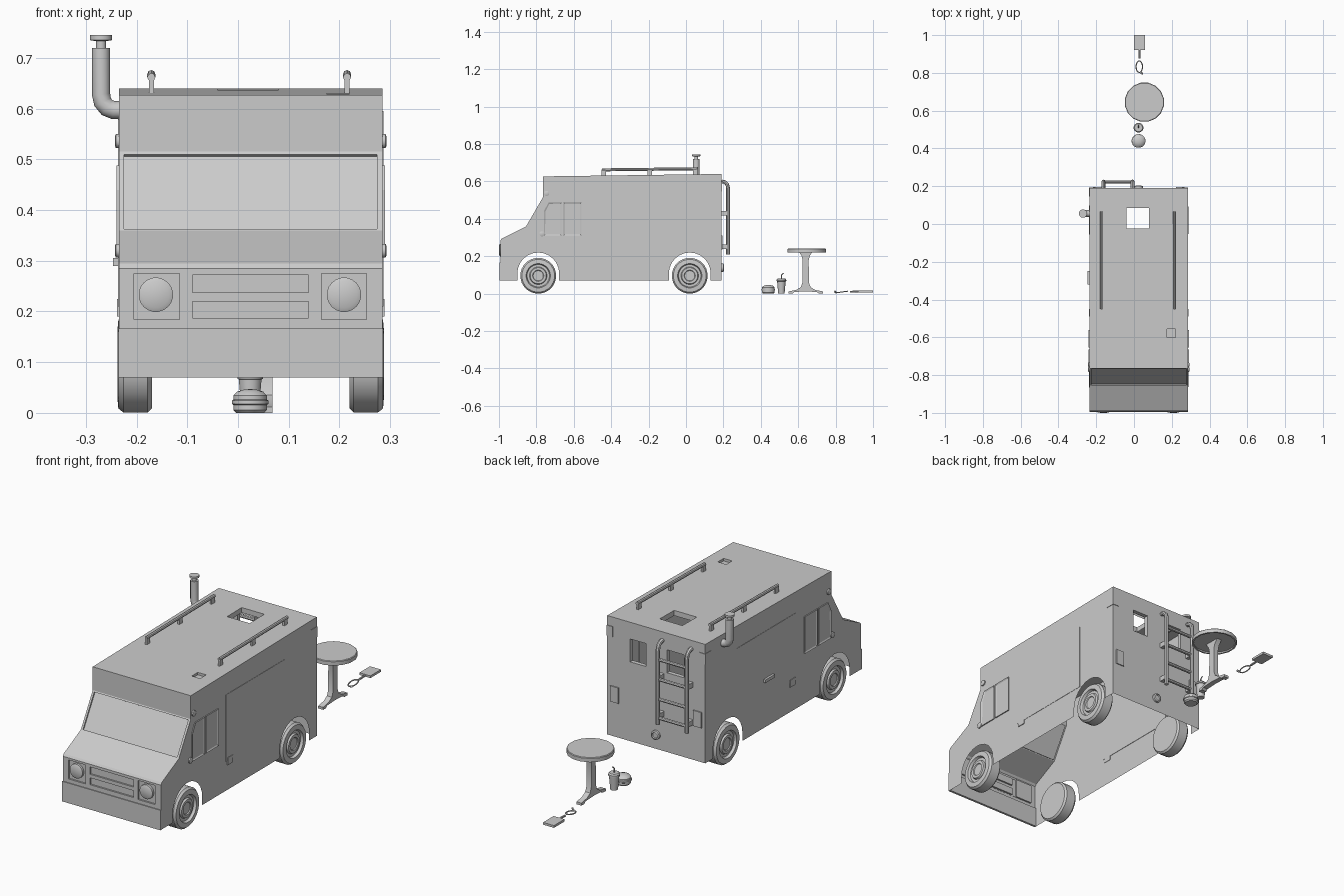
import bpy, bmesh, math
from mathutils import Vector

if "Cube" in bpy.data.objects:
    bpy.data.objects.remove(bpy.data.objects["Cube"])

CX = 0.025            # van centreline
L, R = -0.235, 0.285  # body side planes


def finish(name, bm, smooth=False, recalc=True):
    if recalc:
        bmesh.ops.recalc_face_normals(bm, faces=bm.faces)
    me = bpy.data.meshes.new(name)
    bm.to_mesh(me)
    bm.free()
    ob = bpy.data.objects.new(name, me)
    bpy.context.collection.objects.link(ob)
    if smooth:
        bpy.ops.object.select_all(action='DESELECT')
        ob.select_set(True)
        bpy.context.view_layer.objects.active = ob
        bpy.ops.object.shade_smooth_by_angle(angle=math.radians(35))
    return ob


def box(name, x, y, z):
    bm = bmesh.new()
    bmesh.ops.create_cube(bm, size=1)
    for v in bm.verts:
        v.co = [(a + b) / 2 + c * (b - a) for (a, b), c in zip((x, y, z), v.co)]
    return finish(name, bm)


def lathe(name, profile, loc, n=16, axis='Z'):
    """Spin (radius, height) points round an axis through loc."""
    bm = bmesh.new()
    rings = []
    for r, h in profile:
        ring = []
        for i in range(n):
            a = math.tau * (i + 0.5) / n
            c, s = r * math.cos(a), r * math.sin(a)
            p = {'Z': (c, s, h), 'X': (h, c, s), '-X': (-h, c, s),
                 'Y': (c, h, s), '-Y': (c, -h, s)}[axis]
            ring.append(bm.verts.new(Vector(p) + Vector(loc)))
        rings.append(ring)
    for a, b in zip(rings, rings[1:]):
        for i in range(n):
            j = (i + 1) % n
            bm.faces.new((a[i], a[j], b[j], b[i]))
    bmesh.ops.remove_doubles(bm, verts=bm.verts, dist=1e-5)
    return finish(name, bm, True)


def tube(name, pts, radius, res=2, cyclic=False):
    cu = bpy.data.curves.new(name, 'CURVE')
    cu.dimensions = '3D'
    cu.bevel_depth, cu.bevel_resolution, cu.use_fill_caps = radius, res, True
    sp = cu.splines.new('POLY')
    sp.points.add(len(pts) - 1)
    for p, q in zip(sp.points, pts):
        p.co = (*q, 1)
    sp.use_cyclic_u = cyclic
    ob = bpy.data.objects.new(name, cu)
    bpy.context.collection.objects.link(ob)
    bpy.ops.object.select_all(action='DESELECT')
    ob.select_set(True)
    bpy.context.view_layer.objects.active = ob
    bpy.ops.object.convert(target='MESH')
    bpy.ops.object.shade_smooth_by_angle(angle=math.radians(40))


def sheet(bm, o, u, v, us, vs, holes):
    """Grid panel; holes maps cell -> (depth, has floor)."""
    o, u, v = Vector(o), Vector(u), Vector(v)
    inward = -u.cross(v).normalized()

    def quad(ps):
        bm.faces.new([bm.verts.new(p) for p in ps])
    for i in range(len(us) - 1):
        for j in range(len(vs) - 1):
            c = [o + u * us[i + a] + v * vs[j + b] for a, b in ((0, 0), (1, 0), (1, 1), (0, 1))]
            if (i, j) not in holes:
                quad(c)
                continue
            depth, floor = holes[i, j]
            d = [p + inward * depth for p in c]
            for k in range(4):
                m = (k + 1) % 4
                quad((c[k], c[m], d[m], d[k]))
            if floor:
                quad(d)


# Body shell: open underneath, recessed windows and hatches
bm = bmesh.new()
X, Z = (1, 0, 0), (0, 0, 1)
side = [(-0.992, 0.07)]
for wy in (-0.79, 0.02):
    side.append((wy - 0.112, 0.07))
    side += [(wy - 0.112 * math.cos(t * math.pi / 12), 0.108 + 0.112 * math.sin(t * math.pi / 12)) for t in range(13)]
    side.append((wy + 0.112, 0.07))
side += [(0.19, 0.07), (0.19, 0.64), (-0.765, 0.627), (-0.765, 0.515), (-0.855, 0.36), (-0.985, 0.295), (-0.992, 0.285)]
bm.faces.new([bm.verts.new((R, y, z)) for y, z in side])
bm.faces.new([bm.verts.new((L, y, z)) for y, z in reversed(side)])
sheet(bm, (0, 0, 0.6374), X, (0, 1, 0.0136), [L, -0.04, 0.08, 0.175, 0.22, R],
      [-0.765, -0.6, -0.555, -0.025, 0.085, 0.19], {(1, 3): (0.025, False), (3, 1): (0.012, True)})
sheet(bm, (0, 0.19, 0), (-1, 0, 0), Z, [-R, -0.163, -0.078, 0.033, 0.122, -L],
      [0.07, 0.45, 0.56, 0.64], {(1, 1): (0.02, False), (3, 1): (0.02, False)})
sheet(bm, (0, -0.765, 0), X, Z, [L, R], [0.515, 0.627], {})
sheet(bm, (0, -0.855, 0.36), X, (0, 0.09, 0.155), [L, -0.225, 0.274, R], [0, 0.02, 0.965, 1], {(1, 1): (0.007, True)})
sheet(bm, (0, -0.985, 0.295), X, (0, 0.13, 0.065), [L, R], [0, 1], {})
sheet(bm, (0, -0.992, 0.285), X, (0, 0.007, 0.01), [L, R], [0, 1], {})
sheet(bm, (0, -0.992, 0), X, Z, [L, -0.205, -0.115, 0.165, 0.253, R], [0.07, 0.184, 0.275, 0.285],
      {(1, 1): (0.008, True), (3, 1): (0.008, True), (2, 1): (0.001, False)})
sheet(bm, (0, -0.992, 0), X, Z, [-0.115, -0.09, 0.139, 0.165], [0.184, 0.187, 0.22, 0.237, 0.272, 0.275],
      {(1, 1): (0.008, True), (1, 3): (0.008, True)})
bmesh.ops.remove_doubles(bm, verts=bm.verts, dist=1e-5)
finish('van_body', bm, recalc=False)

# Front bumper and headlights
box('front_bumper', (L - 0.001, R + 0.001), (-0.996, -0.985), (0.07, 0.166))
for x in (-0.162, 0.209):
    lathe('headlight', [(0.034, 0), (0.034, 0.011), (0.026, 0.015), (0, 0.016)], (x, -0.984, 0.233), 20, '-Y')


def framed(name, pts, s):
    """Raised window frame with a sunken pane on one side of the van."""
    x0 = R if s > 0 else L
    bm = bmesh.new()
    a = [bm.verts.new((x0, y, z)) for y, z in pts]
    b = [bm.verts.new((x0 + s * 0.005, y, z)) for y, z in pts]
    for i in range(len(pts)):
        j = (i + 1) % len(pts)
        bm.faces.new((a[i], a[j], b[j], b[i]))
    f = bm.faces.new(b)
    bm.faces.new(a[::-1])
    bmesh.ops.recalc_face_normals(bm, faces=bm.faces)
    bmesh.ops.inset_region(bm, faces=[f], thickness=0.009, depth=-0.004)
    finish(name, bm)


# Parts repeated on both sides
for s, x0 in ((1, R), (-1, L)):
    def out(d, x0=x0, s=s):
        return sorted((x0 - s * 0.002, x0 + s * d))
    ax = 'X' if s > 0 else '-X'
    for y in (-0.79, 0.02):
        lathe('wheel', [(0, 0), (0.088, 0), (0.096, 0.008), (0.096, 0.056), (0.088, 0.066), (0.065, 0.068),
                        (0.06, 0.056), (0.047, 0.056), (0.043, 0.064), (0.03, 0.064), (0.027, 0.06), (0, 0.06)],
              (CX + s * 0.195, y, 0.096), 24, ax)
    framed('front_side_window', [(-0.76, 0.31), (-0.665, 0.31), (-0.665, 0.488), (-0.735, 0.488), (-0.76, 0.44)], s)
    framed('rear_side_window', [(-0.655, 0.31), (-0.56, 0.31), (-0.56, 0.488), (-0.655, 0.488)], s)
    lathe('side_marker', [(0.014, 0), (0.014, 0.006), (0.009, 0.008), (0, 0.008)], (x0, -0.745, 0.536), 12, ax)
    lathe('side_lamp', [(0.014, 0), (0.014, 0.006), (0.009, 0.008), (0, 0.008)], (x0, -0.77, 0.32), 12, ax)
    box('fuel_flap', out(0.004), (-0.49, -0.45), (0.19, 0.225))
    box('serving_hatch', out(0.0015), (-0.5, -0.05), (0.21, 0.53))
    box('corner_light', out(0.002), (0.145, 0.192), (0.545, 0.595))
    box('corner_light_rear', sorted((x0, x0 - s * 0.03)), (0.188, 0.193), (0.545, 0.595))
    xt = CX + s * 0.22
    box('tail_light', (xt - 0.022, xt + 0.022), (0.188, 0.195), (0.235, 0.31))
    # Roof rail with three feet
    xr = 0.022 + s * 0.193
    tube('roof_rail', [(xr, -0.45, 0.662), (xr, 0.065, 0.668)], 0.008)
    for y in (-0.44, -0.195, 0.05):
        box('roof_rail_foot', (xr - 0.005, xr + 0.005), (y - 0.012, y + 0.012), (0.628, 0.664))
    # Ladder rail with wall mounts
    xl = -0.085 + s * 0.077
    tube('ladder_rail', [(xl, 0.19, 0.6), (xl, 0.207, 0.597), (xl, 0.22, 0.585), (xl, 0.225, 0.565), (xl, 0.225, 0.21)], 0.01)
    for z in (0.25, 0.43):
        box('ladder_mount', (xl - 0.009, xl + 0.009), (0.188, 0.225), (z - 0.012, z + 0.012))
box('hatch_handle', (L - 0.012, L), (-0.32, -0.25), (0.29, 0.305))
for z in (0.24, 0.33, 0.425, 0.52):
    tube('ladder_rung', [(-0.16, 0.222, z), (-0.01, 0.222, z)], 0.008)
lathe('rear_socket', [(0.022, 0), (0.022, 0.01), (0.015, 0.013), (0.013, 0.008), (0, 0.008)], (0.025, 0.19, 0.138), 14, 'Y')

# Exhaust chimney with cap
tube('chimney_pipe', [(x, 0.055, z) for x, z in ((-0.233, 0.597), (-0.245, 0.597), (-0.258, 0.602),
                                                 (-0.267, 0.613), (-0.27, 0.628), (-0.27, 0.72))], 0.018, 4)
lathe('chimney_cap', [(0, 0.715), (0.01, 0.715), (0.01, 0.733), (0.022, 0.735), (0.022, 0.745), (0, 0.745)],
      (-0.27, 0.055, 0), 14)

# Standing table: thin rimmed top on a flat curved pedestal
lathe('table_top', [(0, 0.241), (0.102, 0.241), (0.105, 0.238), (0.105, 0.22), (0.097, 0.22), (0.097, 0.227), (0, 0.227)],
      (0.055, 0.645, 0), 16)
half = [(0.07, 0), (0.092, 0), (0.092, 0.012), (0.05, 0.02), (0.026, 0.035), (0.017, 0.06), (0.016, 0.18),
        (0.023, 0.205), (0.04, 0.227)]
prof = [(0.0, 0.012), (0.06, 0.009)] + half + [(-y, z) for y, z in reversed(half)] + [(-0.06, 0.009)]
bm = bmesh.new()
f = bm.faces.new([bm.verts.new((0.042, 0.64 + y, z)) for y, z in prof])
ext = bmesh.ops.extrude_face_region(bm, geom=[f])
bmesh.ops.translate(bm, vec=(0.026, 0, 0), verts=[g for g in ext['geom'] if isinstance(g, bmesh.types.BMVert)])
finish('table_pedestal', bm, True)

# Burger and drink
lathe('burger', [(0, 0), (0.028, 0), (0.034, 0.006), (0.034, 0.016), (0.037, 0.018), (0.037, 0.024), (0.034, 0.026),
                 (0.034, 0.034), (0.026, 0.042), (0.012, 0.046), (0, 0.047)], (0.024, 0.44, 0), 16)
lathe('drink_cup', [(0, 0), (0.017, 0), (0.023, 0.066), (0.026, 0.067), (0.026, 0.074), (0.021, 0.08), (0, 0.08)],
      (0.024, 0.51, 0), 14)
tube('drinking_straw', [(0.024, 0.51, 0.07), (0.024, 0.51, 0.1), (0.024, 0.522, 0.11)], 0.003, 1)

# Loop tongs and spatula lying on the ground
tube('loop', [(0.028 + 0.017 * math.cos(a), 0.833 + 0.031 * math.sin(a), 0.009 + 0.004 * math.sin(a))
              for a in (math.tau * i / 16 for i in range(16))], 0.003, 1, True)
tube('loop_tail', [(0.034, 0.803, 0.006), (0.046, 0.795, 0.012)], 0.005, 1)
box('spatula_blade', (0.0, 0.058), (0.92, 1.0), (0.007, 0.018))
tube('spatula_stem', [(0.029, 0.925, 0.012), (0.029, 0.876, 0.01)], 0.005)
